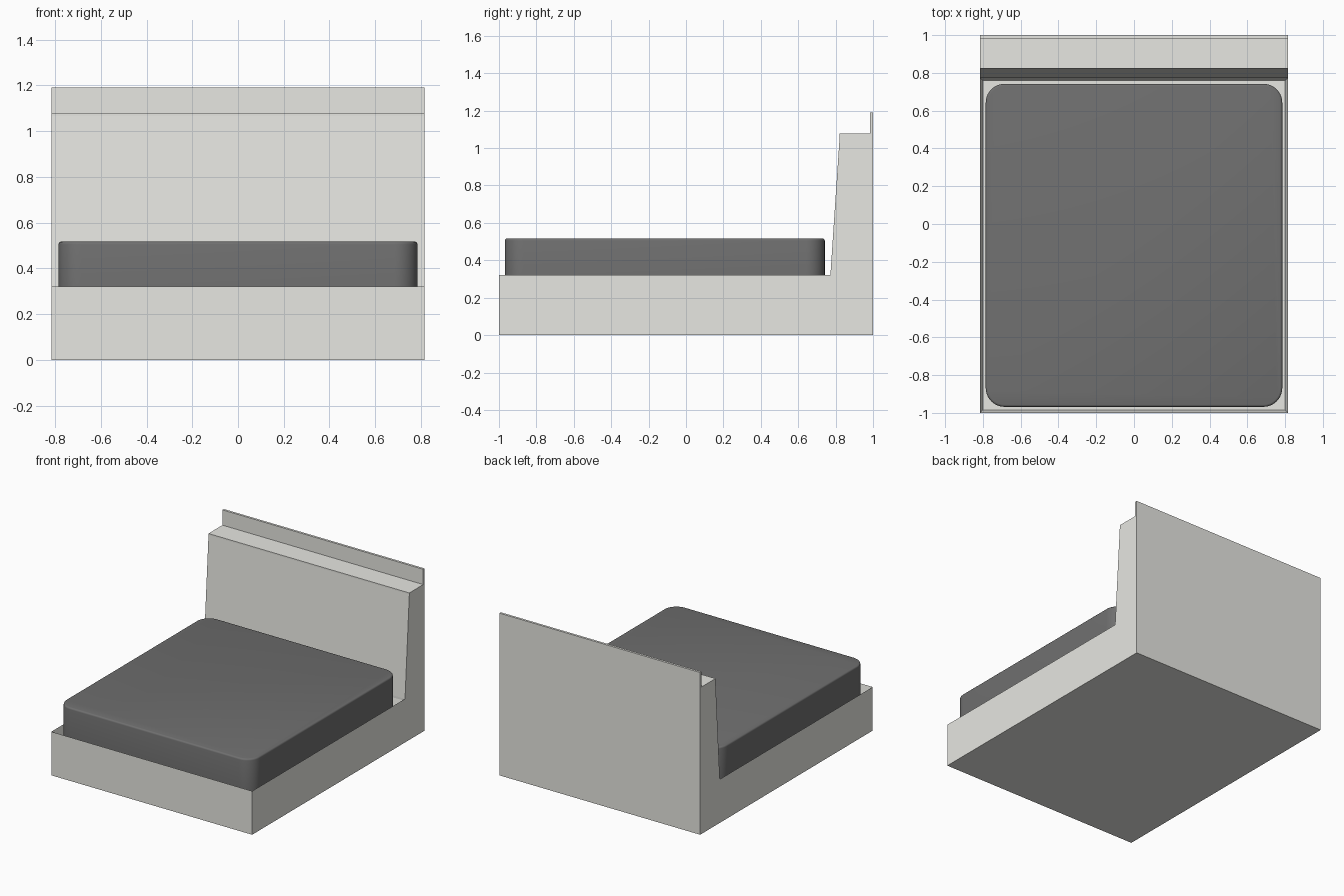
import bpy, bmesh, math

if "Cube" in bpy.data.objects:
    bpy.data.objects.remove(bpy.data.objects["Cube"])


def material(name, colour):
    m = bpy.data.materials.new(name)
    m.diffuse_color = (*colour, 1)
    m.use_nodes = True
    m.node_tree.nodes["Principled BSDF"].inputs["Base Color"].default_value = m.diffuse_color
    return m


LIGHT = material("light_panel", (0.8, 0.8, 0.76))
DARK = material("dark_fabric", (0.16, 0.16, 0.16))


def finish(name, bm, mat):
    bmesh.ops.recalc_face_normals(bm, faces=bm.faces)
    me = bpy.data.meshes.new(name)
    bm.to_mesh(me)
    bm.free()
    ob = bpy.data.objects.new(name, me)
    bpy.context.collection.objects.link(ob)
    me.materials.append(mat)
    return ob


def extrude(bm, points, vector):
    face = bm.faces.new([bm.verts.new(p) for p in points])
    new = bmesh.ops.extrude_face_region(bm, geom=[face])["geom"]
    top = [g for g in new if isinstance(g, bmesh.types.BMVert)]
    bmesh.ops.translate(bm, verts=top, vec=vector)
    return [g for g in new if isinstance(g, bmesh.types.BMFace)][0]


def side_profile(name, yz, half=0.815):
    bm = bmesh.new()
    extrude(bm, [(-half, y, z) for y, z in yz], (2 * half, 0, 0))
    return finish(name, bm, LIGHT)


# Bed base: box with a thin rim around a recess
bm = bmesh.new()
x, y0, y1 = 0.815, -1.0, 0.775
top = extrude(bm, [(-x, y0, 0), (x, y0, 0), (x, y1, 0), (-x, y1, 0)], (0, 0, 0.32))
bmesh.ops.inset_region(bm, faces=[top], thickness=0.023)
bmesh.ops.translate(bm, verts=top.verts, vec=(0, 0, -0.08))
finish("bed_base", bm, LIGHT)

# Headboard: body with sloped front, and L-shaped cap with upstand
side_profile("headboard", [(0.77, 0), (1, 0), (1, 1.067), (0.822, 1.067), (0.772, 0.32)])
side_profile("headboard_shelf", [(0.822, 1.067), (0.983, 1.067), (0.983, 1.078), (0.822, 1.078)])
side_profile("headboard_upstand", [(0.983, 1.067), (1, 1.067), (1, 1.19), (0.983, 1.19)])

# Mattress: rounded rectangle with softened top edge
bm = bmesh.new()
r, n = 0.1, 10
outline = []
for i, (cx, cy) in enumerate([(0.685, 0.642), (-0.685, 0.642), (-0.685, -0.868), (0.685, -0.868)]):
    for k in range(n + 1):
        a = math.pi / 2 * (i + k / n)
        outline.append((cx + r * math.cos(a), cy + r * math.sin(a), 0.24))
top = extrude(bm, outline, (0, 0, 0.277))
bmesh.ops.bevel(bm, geom=list(top.edges), offset=0.012, segments=3, profile=0.5, affect='EDGES')
mattress = finish("mattress", bm, DARK)
bpy.context.view_layer.objects.active = mattress
mattress.select_set(True)
bpy.ops.object.shade_smooth_by_angle(angle=math.radians(35))
